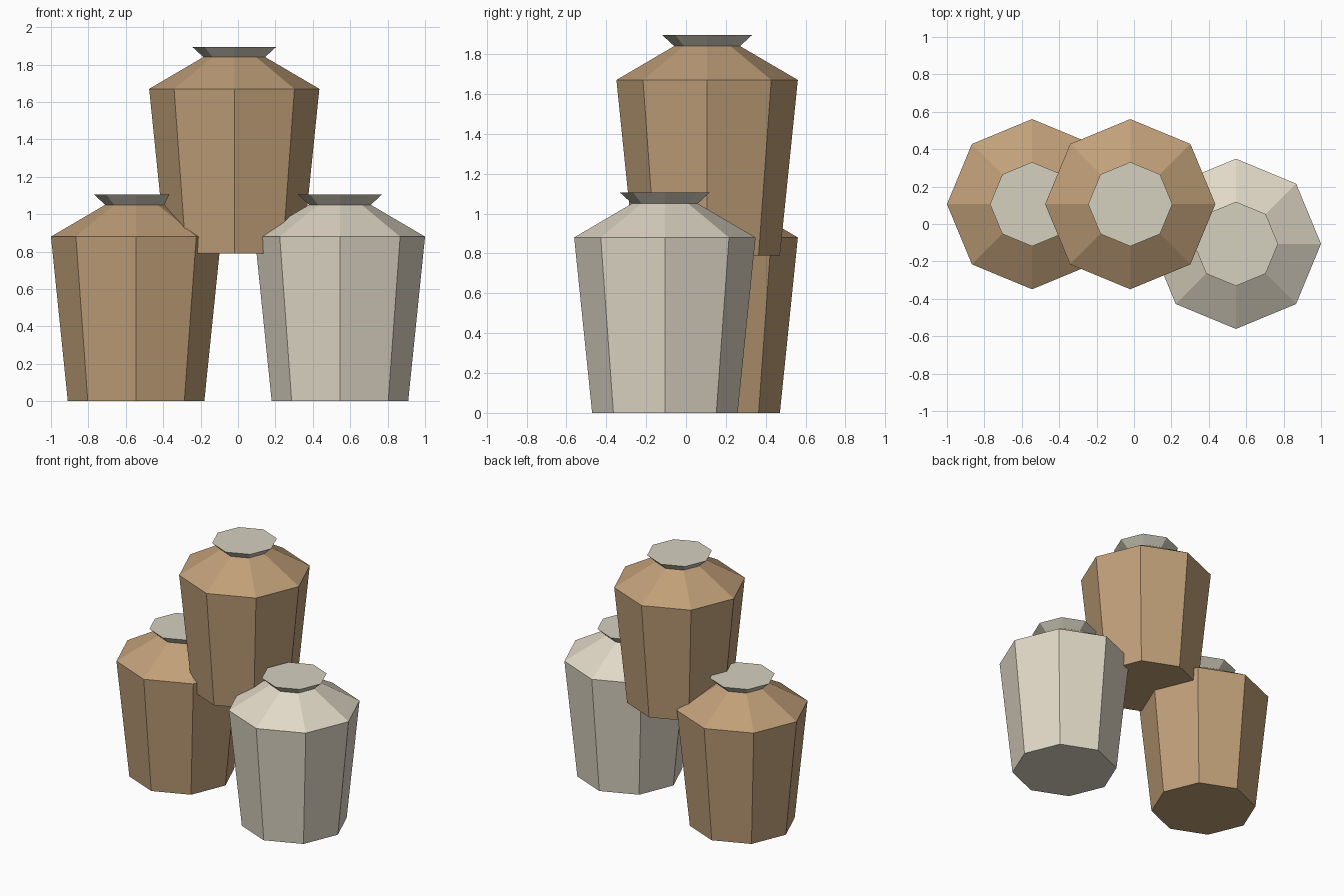
import bpy, bmesh, math

if "Cube" in bpy.data.objects:
    bpy.data.objects.remove(bpy.data.objects["Cube"])


def material(name, rgb):
    m = bpy.data.materials.new(name)
    m.diffuse_color = (*rgb, 1.0)
    m.use_nodes = True
    m.node_tree.nodes["Principled BSDF"].inputs["Base Color"].default_value = m.diffuse_color
    return m


brown = material("brown_clay", (0.53, 0.35, 0.19))
cream = material("cream_clay", (0.75, 0.69, 0.57))
stone = material("pale_stone", (0.66, 0.63, 0.52))


def lathe(name, profile, location, mat, sides=8):
    """Closed faceted solid from (radius, height) pairs, corners on the axes."""
    bm = bmesh.new()
    rings = []
    for r, z in profile:
        rings.append([bm.verts.new((r * math.cos(math.tau * i / sides),
                                    r * math.sin(math.tau * i / sides), z))
                      for i in range(sides)])
    for low, high in zip(rings, rings[1:]):
        for i in range(sides):
            j = (i + 1) % sides
            bm.faces.new((low[i], low[j], high[j], high[i]))
    bm.faces.new(rings[0][::-1])
    bm.faces.new(rings[-1])
    mesh = bpy.data.meshes.new(name)
    bm.to_mesh(mesh)
    bm.free()
    mesh.materials.append(mat)
    obj = bpy.data.objects.new(name, mesh)
    obj.location = location
    bpy.context.collection.objects.link(obj)
    return obj


# Tapered body with sloping shoulder, and flared lid
BODY = [(0.365, 0.0), (0.455, 0.88), (0.165, 1.05)]
LID = [(0.165, 1.05), (0.225, 1.105)]

# Two jars on the ground and one stacked above
for name, loc, mat in [("left_jar", (-0.545, 0.106, 0.0), brown),
                       ("right_jar", (0.545, -0.106, 0.0), cream),
                       ("top_jar", (-0.02, 0.106, 0.79), brown)]:
    lathe(name + "_body", BODY, loc, mat)
    lathe(name + "_lid", LID, loc, stone)
